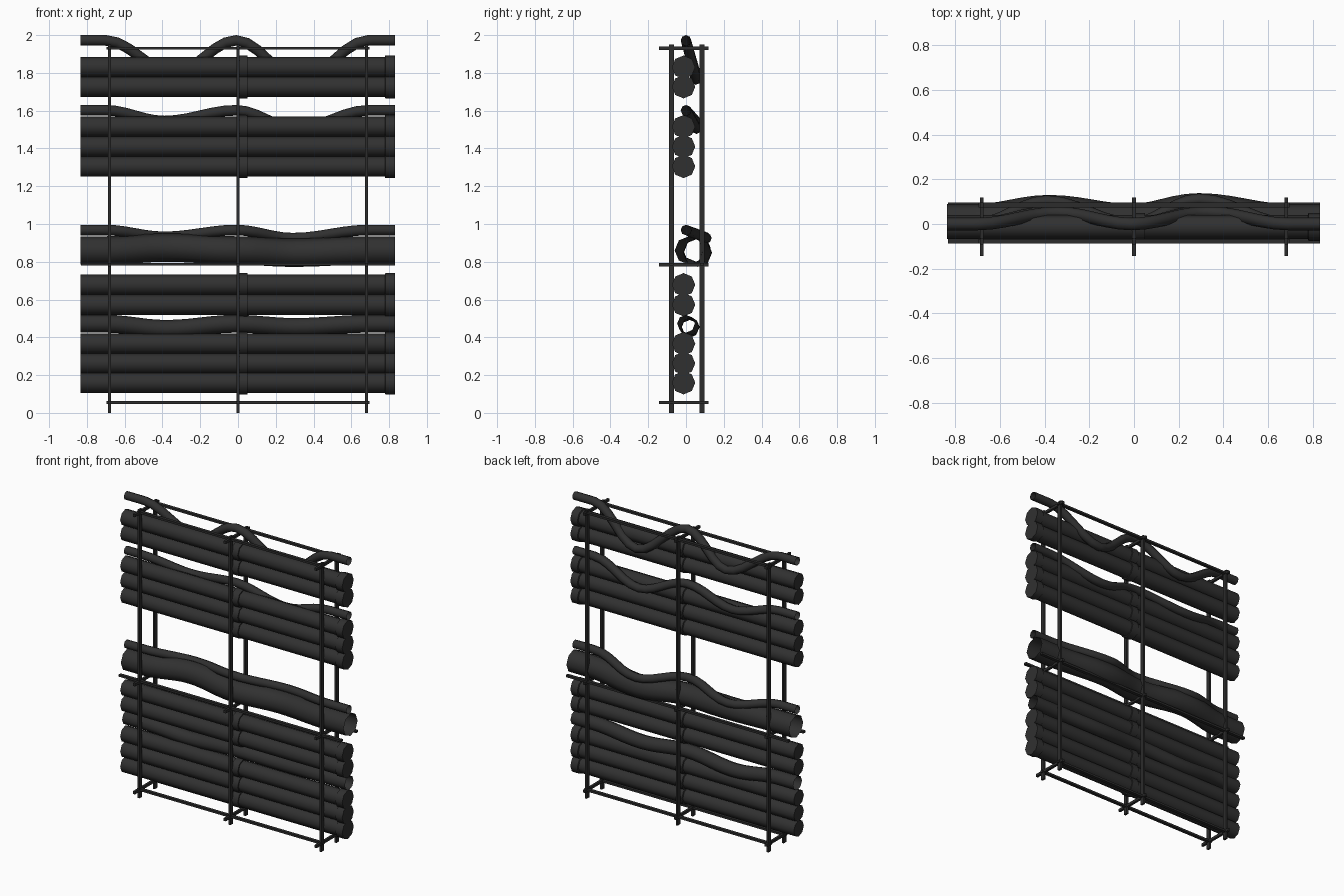
import bpy, bmesh, math
from mathutils import Vector

if "Cube" in bpy.data.objects:
    bpy.data.objects.remove(bpy.data.objects["Cube"])


def material(name, v):
    m = bpy.data.materials.new(name)
    m.diffuse_color = (v, v, v, 1)
    m.use_nodes = True
    m.node_tree.nodes["Principled BSDF"].inputs["Base Color"].default_value = m.diffuse_color
    return m


PIPE = material("dark grey pipe", 0.03)
RACK = material("black steel", 0.025)


def finish(bm, name, mat, smooth=False):
    bmesh.ops.recalc_face_normals(bm, faces=bm.faces)
    me = bpy.data.meshes.new(name)
    bm.to_mesh(me)
    bm.free()
    ob = bpy.data.objects.new(name, me)
    bpy.context.collection.objects.link(ob)
    me.materials.append(mat)
    if smooth:
        bpy.ops.object.select_all(action='DESELECT')
        ob.select_set(True)
        bpy.context.view_layer.objects.active = ob
        bpy.ops.object.shade_smooth_by_angle(angle=math.radians(50))
    return ob


def box(name, x, y, z, sx, sy, sz):
    bm = bmesh.new()
    bmesh.ops.create_cube(bm, size=1)
    for v in bm.verts:
        v.co = Vector((x + v.co.x * sx, y + v.co.y * sy, z + v.co.z * sz))
    return finish(bm, name, RACK)


def tube(name, centres, radii, sides=8, caps=False):
    """Sweep rings standing across x along a list of centres."""
    bm = bmesh.new()
    rings = []
    n = len(centres)
    for i, (c, r) in enumerate(zip(centres, radii)):
        t = (centres[min(i + 1, n - 1)] - centres[max(i - 1, 0)]).normalized()
        side = Vector((0, 0, 1)).cross(t).normalized()
        up = t.cross(side)
        rings.append([bm.verts.new(c + r * (math.cos(a) * side + math.sin(a) * up))
                      for a in (2 * math.pi * k / sides for k in range(sides))])
    for a, b in zip(rings, rings[1:]):
        for k in range(sides):
            j = (k + 1) % sides
            bm.faces.new((a[k], a[j], b[j], b[k]))
    if caps:
        bm.faces.new(rings[0])
        bm.faces.new(rings[-1])
    return finish(bm, name, PIPE, True)


def hose(name, keys, radius, steps=6):
    """Sagging hose: ease between (x, y, z) keys."""
    pts = []
    for a, b in zip(keys, keys[1:]):
        for i in range(steps):
            t = i / steps
            e = (1 - math.cos(math.pi * t)) / 2
            pts.append(Vector((a[0] + (b[0] - a[0]) * t,
                               a[1] + (b[1] - a[1]) * e,
                               a[2] + (b[2] - a[2]) * e)))
    pts.append(Vector(keys[-1]))
    return tube(name, pts, [radius] * len(pts))


# Rack: posts, cross arms and long rails
FRONT, BACK = -0.077, 0.085
for x in (-0.68, 0, 0.68):
    for y in (FRONT, BACK):
        box("post", x, y, 0.975, 0.014, 0.028, 1.95)
    for z in (0.055, 0.785, 1.93):
        box("cross_arm", x, -0.012, z, 0.016, 0.26, 0.018)
for y in (FRONT, BACK):
    for z, length in ((0.055, 1.39), (0.787, 1.664), (1.93, 1.39)):
        box("rail", 0, y, z, length, 0.022, 0.014)

# Straight pipes: two lengths each, with a bell socket on the right end
for z in (0.16, 0.262, 0.366, 0.573, 0.678, 1.305, 1.41, 1.515, 1.727, 1.83):
    for x0, x1 in ((-0.835, 0.05), (0.045, 0.832)):
        xs = (x0, x1 - 0.055, x1 - 0.052, x1)
        tube("straight_pipe", [Vector((x, -0.013, z)) for x in xs],
             (0.054, 0.054, 0.062, 0.062), caps=True)


# Flexible hoses sagging between the posts
def sag(name, r, y0, z0, left, right):
    (xl, yl, zl), (xr, yr, zr) = left, right
    hose(name, [(-0.835, y0, z0), (-0.70, y0, z0), (xl, yl, zl), (-0.01, y0, z0),
                (xr, yr, zr), (0.69, y0, z0), (0.832, y0, z0)], r)


sag("lower_hose", 0.047, 0.0, 0.472, (-0.38, 0.02, 0.445), (0.30, 0.025, 0.455))
sag("large_hose", 0.075, 0.015, 0.86, (-0.38, 0.055, 0.875), (0.29, 0.063, 0.848))
sag("riding_hose", 0.028, 0.0, 0.968, (-0.39, 0.10, 0.932), (0.29, 0.108, 0.925))
sag("middle_hose", 0.028, 0.0, 1.602, (-0.39, 0.05, 1.545), (0.31, 0.055, 1.505))
sag("top_hose", 0.028, 0.0, 1.972, (-0.34, 0.05, 1.80), (0.33, 0.052, 1.765))
